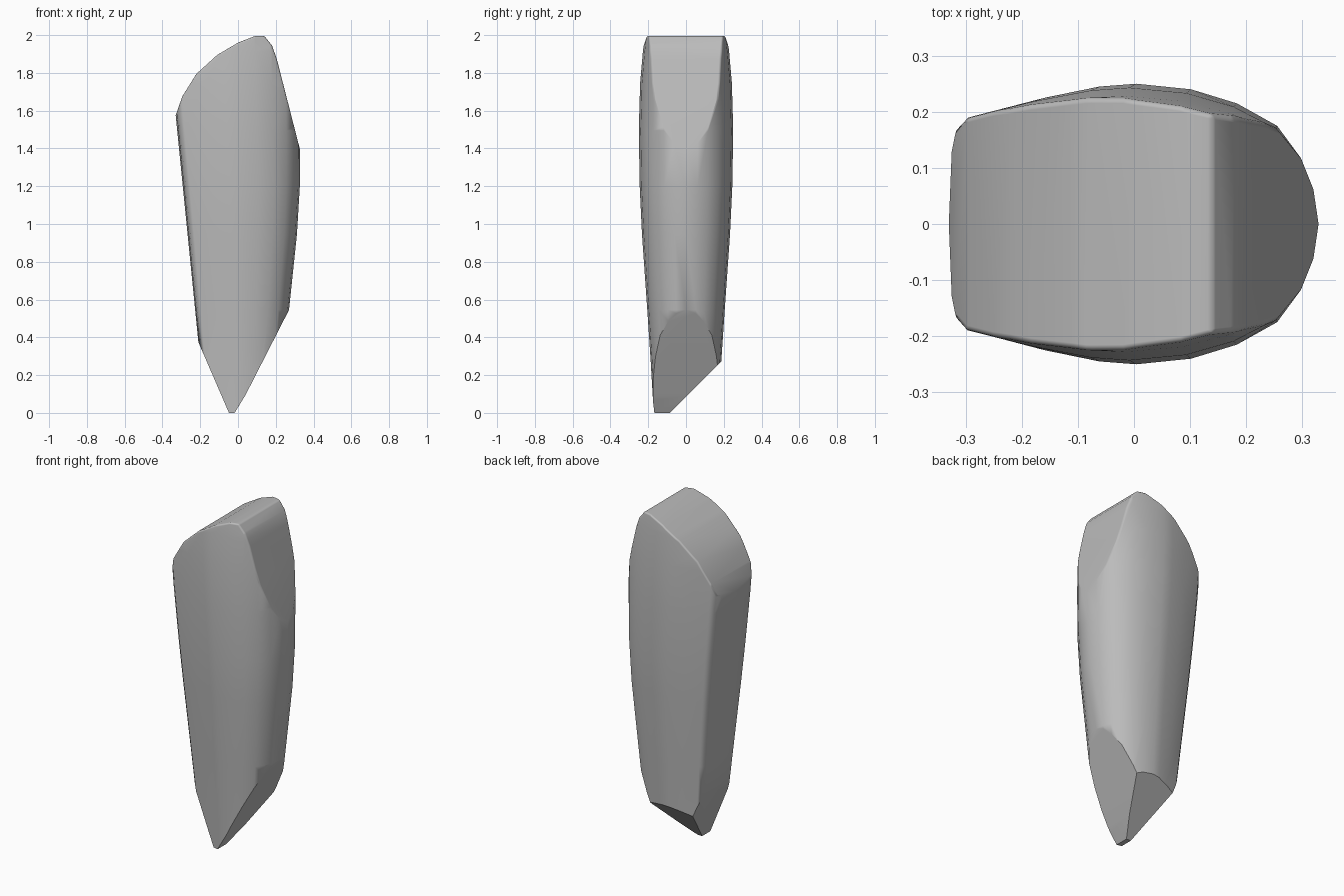
import bpy, bmesh, math
from mathutils import Vector

cube = bpy.data.objects.get("Cube")
if cube:
    bpy.data.objects.remove(cube, do_unlink=True)

# Material
stone = bpy.data.materials.new("stone_grey")
stone.use_nodes = True
GREY = (0.5, 0.5, 0.5, 1)
stone.diffuse_color = GREY
stone.node_tree.nodes["Principled BSDF"].inputs["Base Color"].default_value = GREY

# Half outline of the cross-section: flat on the left, rounded on the right
HALF = [(-1, 0), (-.98, .52), (-.95, .68), (-.88, .77), (-.5, .9), (-.2, .98), (0, 1),
        (.3, .96), (.55, .86), (.77, .7), (.9, .47), (.97, .25), (1, 0)]
OUTLINE = HALF + [(u, -v) for u, v in HALF[-2:0:-1]]

# Sections up the body: height, left edge, right edge, half thickness
SECTIONS = [(-.1, -.16, .2, .165), (.28, -.2, .24, .187), (.55, -.227, .27, .205),
            (.95, -.267, .312, .233), (1.2, -.292, .327, .245), (1.5, -.322, .33, .25),
            (1.75, -.347, .33, .243), (1.92, -.364, .33, .228), (2.1, -.382, .33, .205)]

bm = bmesh.new()
rings = []
for z, left, right, thick in SECTIONS:
    mid, half = (left + right) / 2, (right - left) / 2
    rings.append([bm.verts.new((mid + u * half, v * thick, z)) for u, v in OUTLINE])
n = len(OUTLINE)
for low, high in zip(rings, rings[1:]):
    for i in range(n):
        j = (i + 1) % n
        bm.faces.new((low[i], low[j], high[j], high[i]))
bm.faces.new(rings[0])
bm.faces.new(rings[-1])
bmesh.ops.recalc_face_normals(bm, faces=bm.faces)


def cut(point, normal):
    """Slice off everything on the normal's side and cap the hole."""
    geom = bm.verts[:] + bm.edges[:] + bm.faces[:]
    bmesh.ops.bisect_plane(bm, geom=geom, dist=1e-5, plane_co=point,
                           plane_no=Vector(normal).normalized(), clear_outer=True)
    rim = [e for e in bm.edges if e.is_boundary]
    if rim:
        bmesh.ops.edgeloop_fill(bm, edges=rim)


# Curved top and slanted right shoulder
CROWN = [(-.33, 1.58), (-.295, 1.68), (-.22, 1.80), (-.11, 1.90), (0, 1.965),
         (.09, 2), (.14, 2), (.18, 1.95), (.205, 1.88), (.31, 1.47)]
for (x0, z0), (x1, z1) in zip(CROWN, CROWN[1:]):
    cut((x0, 0, z0), (z0 - z1, 0, x1 - x0))

# Soften the rim of the crown
bmesh.ops.recalc_face_normals(bm, faces=bm.faces)
rim = [e for e in bm.edges if len(e.link_faces) == 2
       and min(v.co.z for v in e.verts) > 1.57 and e.calc_face_angle() > math.radians(40)]
bmesh.ops.bevel(bm, geom=rim, offset=.022, segments=3, profile=.5, affect='EDGES',
                clamp_overlap=True)

# Chipped point: left, right and back facets, then the blunt end
cut((-.21, 0, .38), (-.37, 0, -.16))
cut((.27, 0, .55), (.45, 0, -.23))
cut((.04, 0, .1), (.09, 0, -.055))
cut((0, .18, .27), (0, .26, -.26))
cut((0, 0, .005), (0, 0, -1))
bmesh.ops.remove_doubles(bm, verts=bm.verts, dist=.0005)
bmesh.ops.recalc_face_normals(bm, faces=bm.faces)

# Stand on the ground
low = min(v.co.z for v in bm.verts)
bmesh.ops.translate(bm, verts=bm.verts, vec=(0, 0, -low))

mesh = bpy.data.meshes.new("stone_blade")
bm.to_mesh(mesh)
bm.free()
mesh.materials.append(stone)
blade = bpy.data.objects.new("stone_blade", mesh)
bpy.context.collection.objects.link(blade)
bpy.context.view_layer.objects.active = blade
blade.select_set(True)
bpy.ops.object.shade_smooth_by_angle(angle=math.radians(32))
weighted = blade.modifiers.new("even_shading", 'WEIGHTED_NORMAL')
weighted.keep_sharp = True
